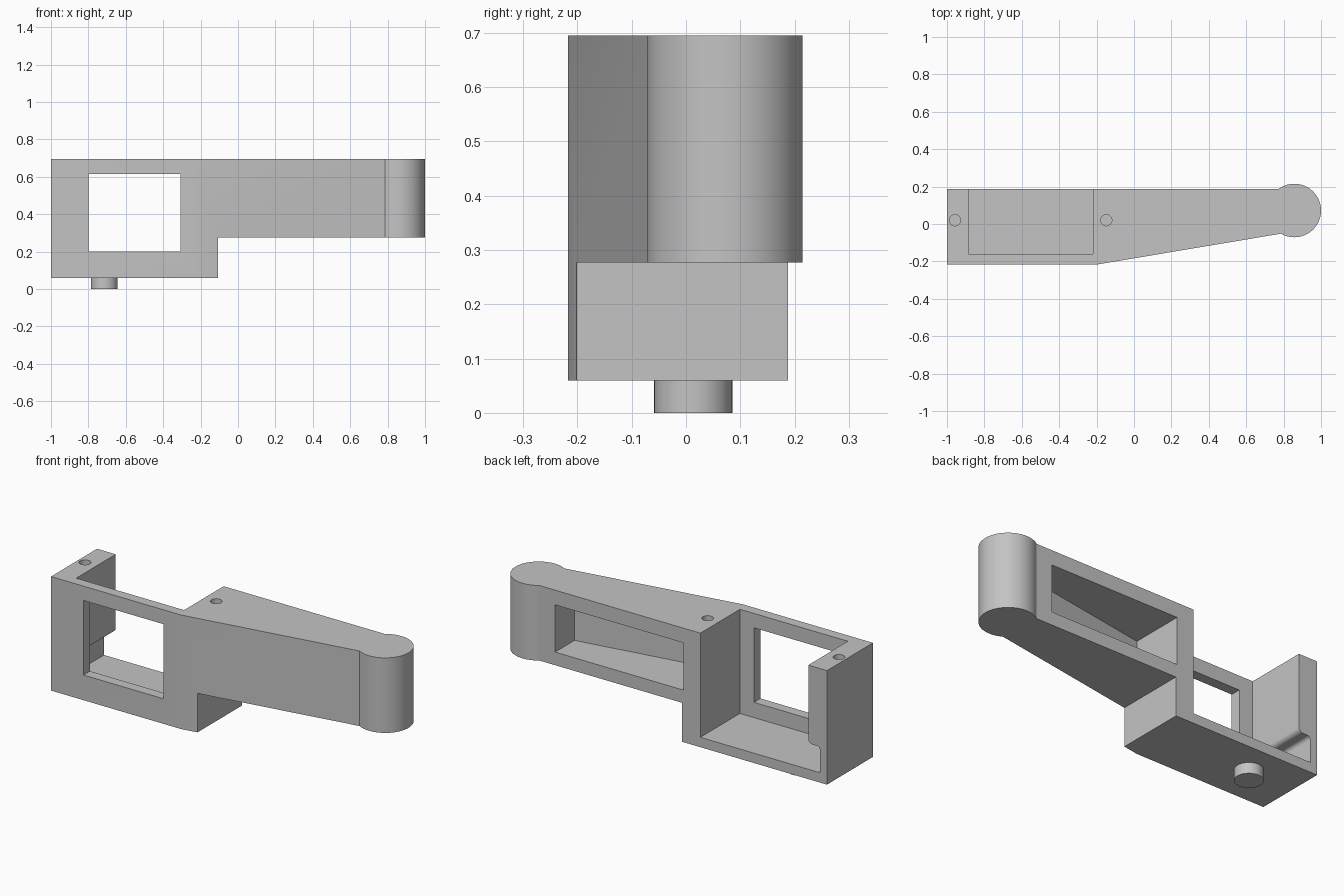
import bpy
import bmesh
from math import cos, sin, radians
from mathutils import Vector

cube = bpy.data.objects.get("Cube")
if cube:
    bpy.data.objects.remove(cube, do_unlink=True)

grey = bpy.data.materials.new("plain grey")
grey.use_nodes = True
tone = (0.55, 0.55, 0.55, 1)
grey.diffuse_color = tone
grey.node_tree.nodes["Principled BSDF"].inputs["Base Color"].default_value = tone

BOTTOM, ARM_BOTTOM, TOP = 0.06, 0.277, 0.695
BACK, FRONT = 0.188, -0.217


def arc(cx, cy, r, start, end, steps):
    angles = [radians(start + (end - start) * i / steps) for i in range(steps + 1)]
    return [(cx + r * cos(a), cy + r * sin(a)) for a in angles]


def prism(name, outline, low, high, axis="z"):
    """Extrude a closed outline along z, or an x-z outline along y."""
    def place(p, h):
        return Vector((p[0], p[1], h)) if axis == "z" else Vector((p[0], h, p[1]))
    bm = bmesh.new()
    face = bm.faces.new([bm.verts.new(place(p, low)) for p in outline])
    moved = bmesh.ops.extrude_face_region(bm, geom=[face])
    verts = [v for v in moved["geom"] if isinstance(v, bmesh.types.BMVert)]
    bmesh.ops.translate(bm, verts=verts, vec=place((0, 0), high - low))
    bmesh.ops.recalc_face_normals(bm, faces=bm.faces)
    mesh = bpy.data.meshes.new(name)
    bm.to_mesh(mesh)
    bm.free()
    mesh.materials.append(grey)
    obj = bpy.data.objects.new(name, mesh)
    bpy.context.collection.objects.link(obj)
    return obj


def rect(x0, y0, x1, y1):
    return [(x0, y0), (x1, y0), (x1, y1), (x0, y1)]


def select(obj):
    bpy.ops.object.select_all(action="DESELECT")
    obj.select_set(True)
    bpy.context.view_layer.objects.active = obj


def cut(body, cutter):
    cutter.hide_render = True
    mod = body.modifiers.new("cut", "BOOLEAN")
    mod.operation, mod.solver, mod.object = "DIFFERENCE", "EXACT", cutter
    select(body)
    bpy.ops.object.modifier_apply(modifier=mod.name)
    bpy.data.objects.remove(cutter, do_unlink=True)


# Bracket body: tapering arm with a round end
outline = [(-1, BACK), (-1, FRONT), (-0.2, FRONT)]
outline += arc(0.857, 0.072, 0.143, -120, 126, 48)
bracket = prism("bracket_body", outline, BOTTOM, TOP)

# Step under the arm
cut(bracket, prism("arm_step", rect(-0.108, -1, 2, 1), -1, ARM_BOTTOM))

# Main bay, open at top and back, with a rounded channel under the end post
bay = [(-0.957, 0.115), (-0.22, 0.115), (-0.22, 1), (-0.885, 1)]
bay += arc(-0.91, 0.285, 0.025, 0, -90, 8)
bay += arc(-0.937, 0.24, 0.02, 90, 180, 8)
cut(bracket, prism("bay", bay, -0.16, 1, "y"))

# Front window
cut(bracket, prism("window", rect(-0.8, 0.2, -0.307, 0.615), -1, 0, "y"))

# Pocket in the back of the arm, its inner wall following the taper
pocket = [(-0.115, 1), (-0.115, -0.115), (0.675, 0.017), (0.675, 1)]
cut(bracket, prism("arm_pocket", pocket, 0.35, 0.613))

# Screw holes
for x in (-0.957, -0.148):
    cut(bracket, prism("screw_hole", arc(x, 0.02, 0.03, 0, 345, 23), 0.45, 1))

# Pivot peg underneath
peg = prism("pivot_peg", arc(-0.715, 0.0135, 0.072, 0, 352.5, 47), 0, BOTTOM)

for obj in (bracket, peg):
    select(obj)
    bpy.ops.object.shade_smooth_by_angle(angle=radians(25))
